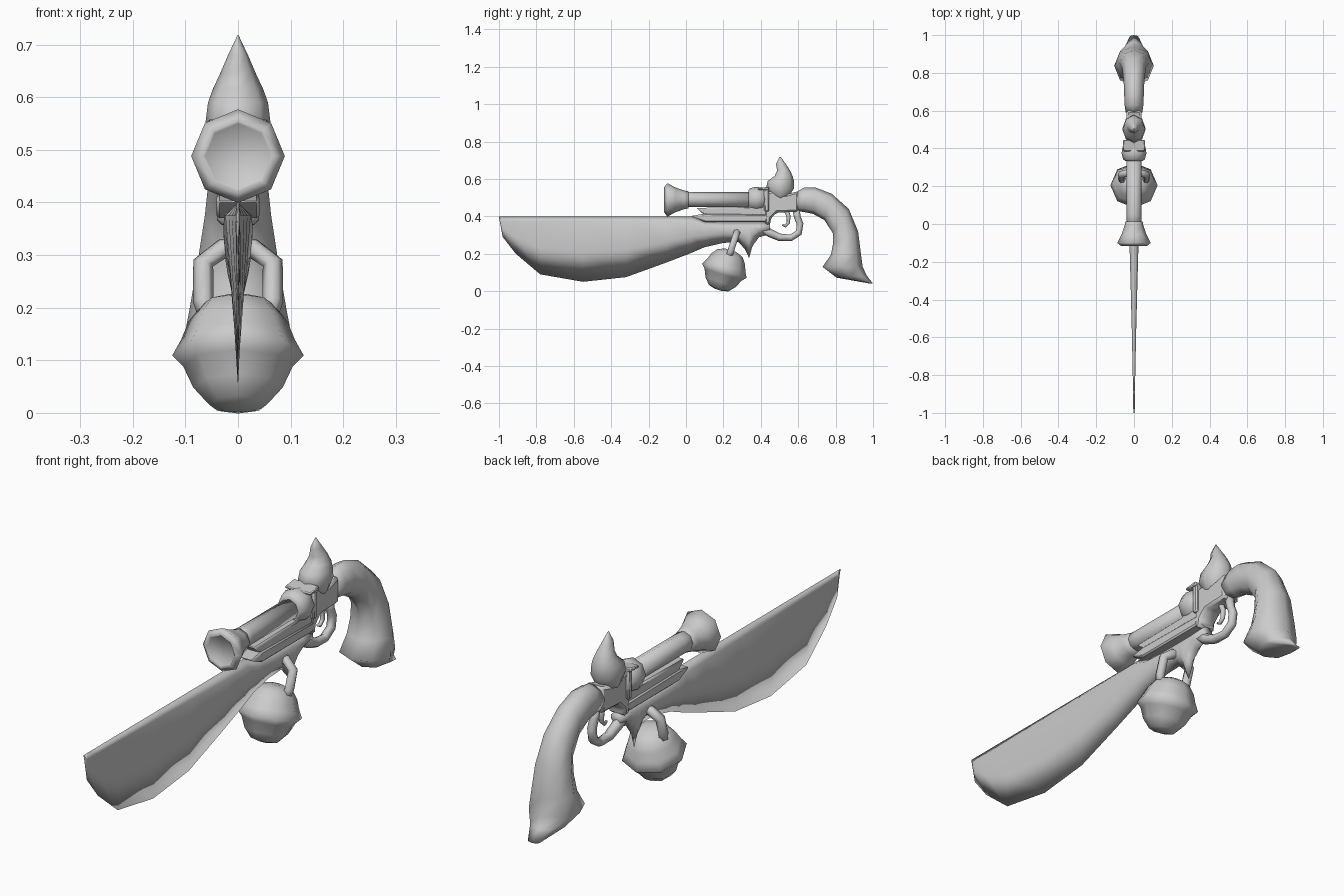
import bpy, bmesh, math
from mathutils import Vector

cube = bpy.data.objects.get("Cube")
if cube:
    bpy.data.objects.remove(cube, do_unlink=True)

COLOUR = (0.6, 0.6, 0.6, 1)
grey = bpy.data.materials.new("plain grey")
grey.diffuse_color = COLOUR
grey.use_nodes = True
grey.node_tree.nodes["Principled BSDF"].inputs["Base Color"].default_value = COLOUR
X = Vector((1, 0, 0))


def skin(name, rings, bevel=0, smooth=180):
    """Join rings of points into a capped solid."""
    bm = bmesh.new()
    vs = [[bm.verts.new(p) for p in ring] for ring in rings]
    n = len(vs[0])
    for a, b in zip(vs, vs[1:]):
        for i in range(n):
            j = (i + 1) % n
            bm.faces.new((a[i], a[j], b[j], b[i]))
    bm.faces.new(vs[0])
    bm.faces.new(vs[-1])
    bmesh.ops.recalc_face_normals(bm, faces=bm.faces)
    me = bpy.data.meshes.new(name)
    bm.to_mesh(me)
    bm.free()
    me.materials.append(grey)
    ob = bpy.data.objects.new(name, me)
    bpy.context.collection.objects.link(ob)
    if bevel:
        mod = ob.modifiers.new("bevel", "BEVEL")
        mod.width, mod.segments, mod.limit_method = bevel, 1, "ANGLE"
    for o in bpy.context.selected_objects:
        o.select_set(False)
    bpy.context.view_layer.objects.active = ob
    ob.select_set(True)
    bpy.ops.object.shade_smooth_by_angle(angle=math.radians(smooth))
    return ob


def oval(name, stations, sides=8):
    """Oval sections, each given by two opposite (y, z) points and a half width."""
    rings = []
    for p, q, hw in stations:
        p, q = Vector((0, *p)), Vector((0, *q))
        c, a = (p + q) / 2, (p - q) / 2
        rings.append([c + a * math.cos(t) + X * hw * math.sin(t)
                      for t in (2 * math.pi * i / sides for i in range(sides))])
    return skin(name, rings)


def lathe(name, centre, axis, profile, sides=8):
    """Turned part, profile of (radius, distance along axis)."""
    c, axis = Vector((0, *centre)), Vector((0, *axis)).normalized()
    side = axis.cross(X)
    angles = [2 * math.pi * i / sides for i in range(sides)]
    return skin(name, [[c + axis * d + (X * math.cos(t) + side * math.sin(t)) * r
                        for t in angles] for r, d in profile])


def pipe(name, path, radii, normal, sides=6):
    """Tube along a path lying in the plane with the given normal."""
    pts, n = [Vector(p) for p in path], Vector(normal).normalized()
    rings = []
    for i, p in enumerate(pts):
        t = (pts[min(i + 1, len(pts) - 1)] - pts[max(i - 1, 0)]).normalized()
        b = t.cross(n)
        r = radii[i] if isinstance(radii, list) else radii
        rings.append([p + (n * math.cos(a) + b * math.sin(a)) * r
                      for a in (2 * math.pi * (k + .5) / sides for k in range(sides))])
    return skin(name, rings)


def plate(name, outline, hw, bevel=0.006):
    """Side outline of (y, z) points extruded across x."""
    return skin(name, [[(x, y, z) for y, z in outline] for x in (-hw, hw)], bevel, 50)


# Blade with a thick spine, running back into the stock and its lower spike
# station: y, top, bottom, spine half width, middle ratio
blade = [
    (-1.0, .40, .394, .002, .8), (-.98, .40, .29, .004, .6),
    (-.91, .40, .20, .005, .6), (-.78, .40, .09, .007, .6),
    (-.55, .40, .05, .012, .6), (-.32, .40, .075, .018, .6),
    (-.10, .40, .155, .024, .65), (.03, .40, .205, .026, .75),
    (.10, .375, .235, .028, .85), (.20, .37, .258, .028, .9),
    (.28, .37, .262, .028, .9), (.315, .37, .225, .028, .85),
    (.337, .37, .177, .028, .7), (.355, .37, .24, .028, .85),
    (.39, .37, .288, .028, .95), (.45, .37, .305, .026, .95)]
rings = []
for y, top, bot, hw, k in blade:
    h = top - bot
    half = [(hw, top - min(.025, h * .3)), (hw * k, bot + h * .45)]
    rings.append([(0, y, top)] + [(x, y, z) for x, z in half] + [(0, y, bot)]
                 + [(-x, y, z) for x, z in reversed(half)])
skin("blade_and_stock", rings)

# Rails between stock and barrel
plate("stock_rail", [(.03, .402), (.10, .370), (.43, .370), (.44, .41), (.10, .415)], .041)
plate("barrel_bed", [(.055, .445), (.10, .405), (.36, .405), (.36, .45)], .036)

# Barrel and flared muzzle
lathe("barrel", (0, .49), (1, 0), [(.042, -.02), (.04, .05), (.04, .35)])
lathe("muzzle", (0, .488), (1, 0),
      [(.062, -.111), (.067, -.117), (.089, -.100),
       (.066, -.055), (.05, -.01), (.046, .012), (.038, .014)])

# Lock: drum, collar, top plate and receiver
lathe("drum", (0, .492), (1, 0),
      [(.045, .333), (.058, .342), (.066, .375), (.060, .41), (.045, .425)])
plate("lock_block", [(.335, .42), (.335, .525), (.43, .535), (.43, .39), (.36, .40)], .036)
plate("top_plate", [(.385, .54), (.385, .55), (.445, .558), (.445, .54)], .058, .004)
plate("lock_collar", [(.418, .425), (.418, .555), (.445, .55), (.445, .425)], .05)
plate("receiver", [(.42, .36), (.42, .53), (.47, .535), (.53, .515), (.60, .535),
                   (.60, .425), (.485, .42), (.455, .39), (.45, .355)], .04, .01)

# Flame shaped hammer with its tip curling forward
flame = [(.485, .48, .53, .03), (.51, .455, .553, .05), (.55, .428, .578, .062),
         (.59, .437, .577, .057), (.615, .474, .57, .048), (.645, .487, .556, .034),
         (.68, .481, .534, .019), (.718, .501, .506, .001)]
oval("hammer", [((a, z), (b, z), hw) for z, a, b, hw in flame])

# Curved grip ending in a pointed butt
oval("grip", [
    ((.59, .53), (.59, .43), .044), ((.63, .553), (.635, .422), .05),
    ((.69, .555), (.68, .413), .052), ((.78, .52), (.74, .38), .055),
    ((.87, .44), (.785, .31), .063), ((.92, .32), (.785, .25), .077),
    ((.935, .20), (.775, .195), .092), ((.945, .13), (.73, .13), .105),
    ((.965, .085), (.805, .072), .068), ((1.0, .04), (.975, .042), .026)])

# Trigger guard and trigger
pipe("trigger_guard", [(0, .41, .335), (0, .45, .31), (0, .50, .288), (0, .56, .285),
                       (0, .603, .312), (0, .61, .36), (0, .595, .395), (0, .588, .44)],
     [.024, .022, .02, .018, .018, .018, .018, .02], X)
pipe("trigger", [(0, .535, .435), (0, .548, .40), (0, .547, .365),
                 (0, .53, .348), (0, .515, .355)], [.014, .011, .009, .008, .005], X)

# Tilted hanging ball with a sharp rim
tilt = math.radians(18)
up = Vector((0, math.sin(tilt), math.cos(tilt)))
hub = Vector((0, .205, .109))
lathe("hanging_ball", hub[1:], up[1:],
      [(.02, -.107), (.055, -.098), (.085, -.064), (.104, -.022), (.125, 0),
       (.108, .032), (.094, .068), (.07, .1), (.03, .115)])

# Six sided loop holding the ball to the stock
loop = [(-.055, .075), (-.066, .11), (-.066, .185), (-.03, .213),
        (.03, .213), (.066, .185), (.066, .11), (.055, .075)]
pipe("ball_loop", [hub + X * x + up * u for x, u in loop], .02, X.cross(up))
